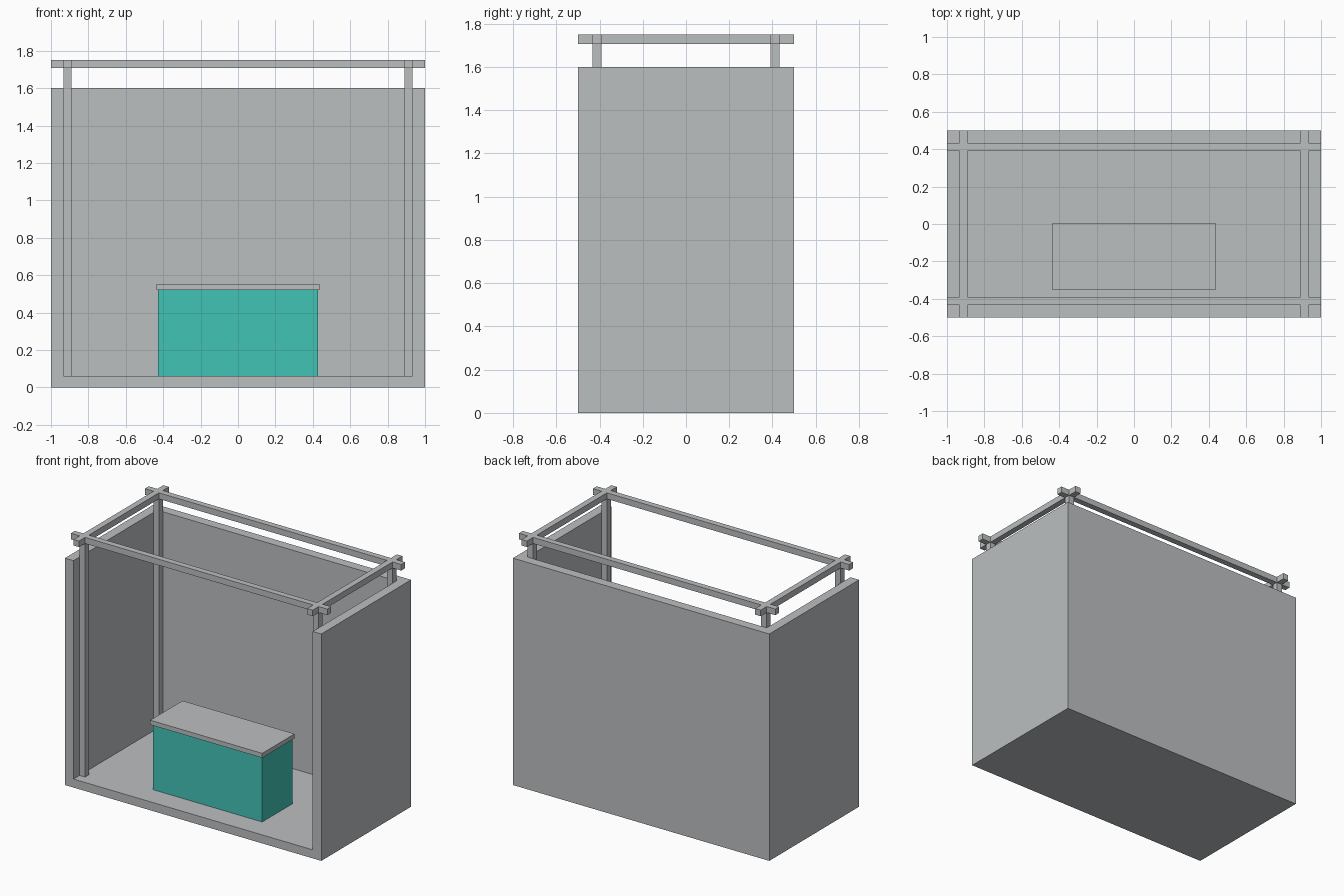
import bpy
import bmesh
from mathutils import Matrix, Vector

cube = bpy.data.objects.get("Cube")
if cube:
    bpy.data.objects.remove(cube, do_unlink=True)


def make_material(name, colour):
    mat = bpy.data.materials.new(name)
    mat.use_nodes = True
    mat.diffuse_color = colour
    mat.node_tree.nodes["Principled BSDF"].inputs["Base Color"].default_value = colour
    return mat


grey = make_material("light grey", (0.50, 0.52, 0.53, 1))
teal = make_material("teal", (0.055, 0.55, 0.47, 1))


def box(name, x, y, z, mat=grey):
    """Box spanning the given (low, high) ranges."""
    low, high = (Vector(c) for c in zip(x, y, z))
    bm = bmesh.new()
    bmesh.ops.create_cube(bm, size=1, matrix=Matrix.Diagonal((*(high - low), 1)))
    mesh = bpy.data.meshes.new(name)
    bm.to_mesh(mesh)
    bm.free()
    mesh.materials.append(mat)
    obj = bpy.data.objects.new(name, mesh)
    obj.location = (low + high) / 2
    bpy.context.collection.objects.link(obj)
    return obj


HALF_X, HALF_Y = 1.0, 0.5
WALL, FLOOR, WALL_TOP = 0.067, 0.06, 1.6
BAR, FRAME_TOP = 0.043, 1.75


def bar_range(side, outer):
    """Range of a frame bar whose outer face is at the given distance."""
    return sorted((side * outer, side * (outer - BAR)))


# Booth shell: floor, back wall and two side walls, open at the front
inner_x, inner_y = HALF_X - WALL, HALF_Y - WALL
box("floor", (-inner_x, inner_x), (-HALF_Y, inner_y), (0, FLOOR))
box("back_wall", (-inner_x, inner_x), (inner_y, HALF_Y), (0, WALL_TOP))
for side, label in ((1, "left"), (-1, "right")):
    box(label + "_wall", sorted((side * inner_x, side * HALF_X)),
        (-HALF_Y, HALF_Y), (0, WALL_TOP))

# Overhead frame: crossing rails with projecting ends
rail_z = (FRAME_TOP - BAR, FRAME_TOP)
for side, label in ((-1, "front"), (1, "back")):
    box(label + "_rail", (-HALF_X, HALF_X), bar_range(side, inner_y), rail_z)
for side, label in ((1, "left"), (-1, "right")):
    box(label + "_rail", bar_range(side, inner_x), (-HALF_Y, HALF_Y), rail_z)
    # Corner posts carrying the rails
    for depth, end in ((-1, "front"), (1, "back")):
        box(f"{end}_{label}_post", bar_range(side, inner_x),
            bar_range(depth, inner_y), (FLOOR, FRAME_TOP - BAR))

# Counter with an overhanging top
box("counter_body", (-0.427, 0.427), (-0.34, -0.005), (FLOOR / 2, 0.52), teal)
box("counter_top", (-0.437, 0.437), (-0.354, 0.006), (0.52, 0.552))
